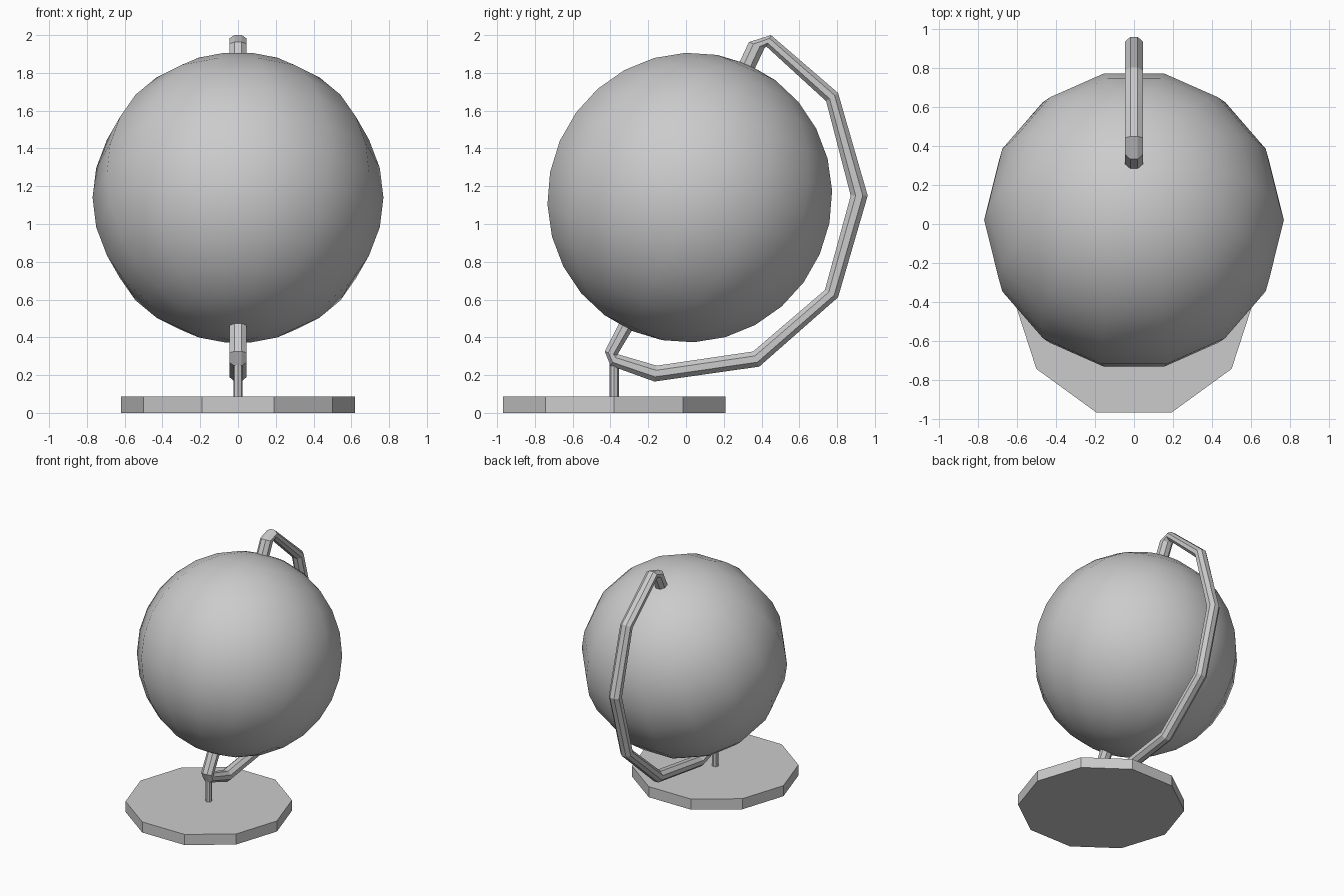
import bpy, bmesh
from math import sin, cos, pi, radians
from mathutils import Matrix, Vector

if "Cube" in bpy.data.objects:
    bpy.data.objects.remove(bpy.data.objects["Cube"])


def skin(name, rings, smooth=None):
    """Bridge a list of equal-sized point rings into a closed, capped object."""
    bm = bmesh.new()
    rows = [[bm.verts.new(p) for p in ring] for ring in rings]
    n = len(rows[0])
    for a, b in zip(rows, rows[1:]):
        for i in range(n):
            j = (i + 1) % n
            bm.faces.new((a[i], a[j], b[j], b[i]))
    bm.faces.new(rows[0][::-1])
    bm.faces.new(rows[-1])
    bmesh.ops.remove_doubles(bm, verts=bm.verts, dist=1e-4)
    bmesh.ops.recalc_face_normals(bm, faces=bm.faces)
    mesh = bpy.data.meshes.new(name)
    bm.to_mesh(mesh)
    bm.free()
    obj = bpy.data.objects.new(name, mesh)
    bpy.context.collection.objects.link(obj)
    if smooth:
        for p in mesh.polygons:
            p.use_smooth = True
    return obj


def circle(n, r, z, y=0.0):
    return [Vector((r * cos(2 * pi * i / n), y + r * sin(2 * pi * i / n), z)) for i in range(n)]


# Globe ball: tilted back on its axis
R, SEG = 0.77, 14
lats = [-pi / 2 + pi * k / SEG for k in range(SEG + 1)]
globe = skin("globe_ball", [circle(SEG, R * cos(a), R * sin(a)) for a in lats], smooth=True)
globe.data.transform(Matrix.Translation((0, 0.02, 1.14)) @ Matrix.Rotation(radians(-23.5), 4, 'X'))

# Arm: octagonal bar, given by its outer and inner edges in the y-z plane
edges = [
    ((-0.29, 0.60), (-0.21, 0.565)),
    ((-0.43, 0.325), (-0.365, 0.305)),
    ((-0.40, 0.25), (-0.36, 0.31)),
    ((-0.167, 0.166), (-0.155, 0.25)),
    ((0.388, 0.245), (0.355, 0.325)),
    ((0.805, 0.612), (0.735, 0.65)),
    ((0.962, 1.15), (0.872, 1.15)),
    ((0.805, 1.694), (0.742, 1.65)),
    ((0.45, 2.0), (0.425, 1.94)),
    ((0.333, 1.963), (0.415, 1.93)),
    ((0.22, 1.72), (0.30, 1.685)),
]
rings = []
for (oy, oz), (iy, iz) in edges:
    outer, inner = Vector((0, oy, oz)), Vector((0, iy, iz))
    mid, half = (outer + inner) / 2, (outer - inner) / 2
    ring = []
    for k in range(8):
        a = pi / 8 + k * pi / 4
        ring.append(mid + half * (cos(a) / cos(pi / 8)) + Vector((0.05 * sin(a), 0, 0)))
    rings.append(ring)
skin("support_arm", rings)

# Post and ten-sided base
skin("post", [circle(8, 0.025, z, -0.38) for z in (0.06, 0.29)])
skin("base", [circle(10, 0.62, z, -0.38) for z in (0.0, 0.087)])
